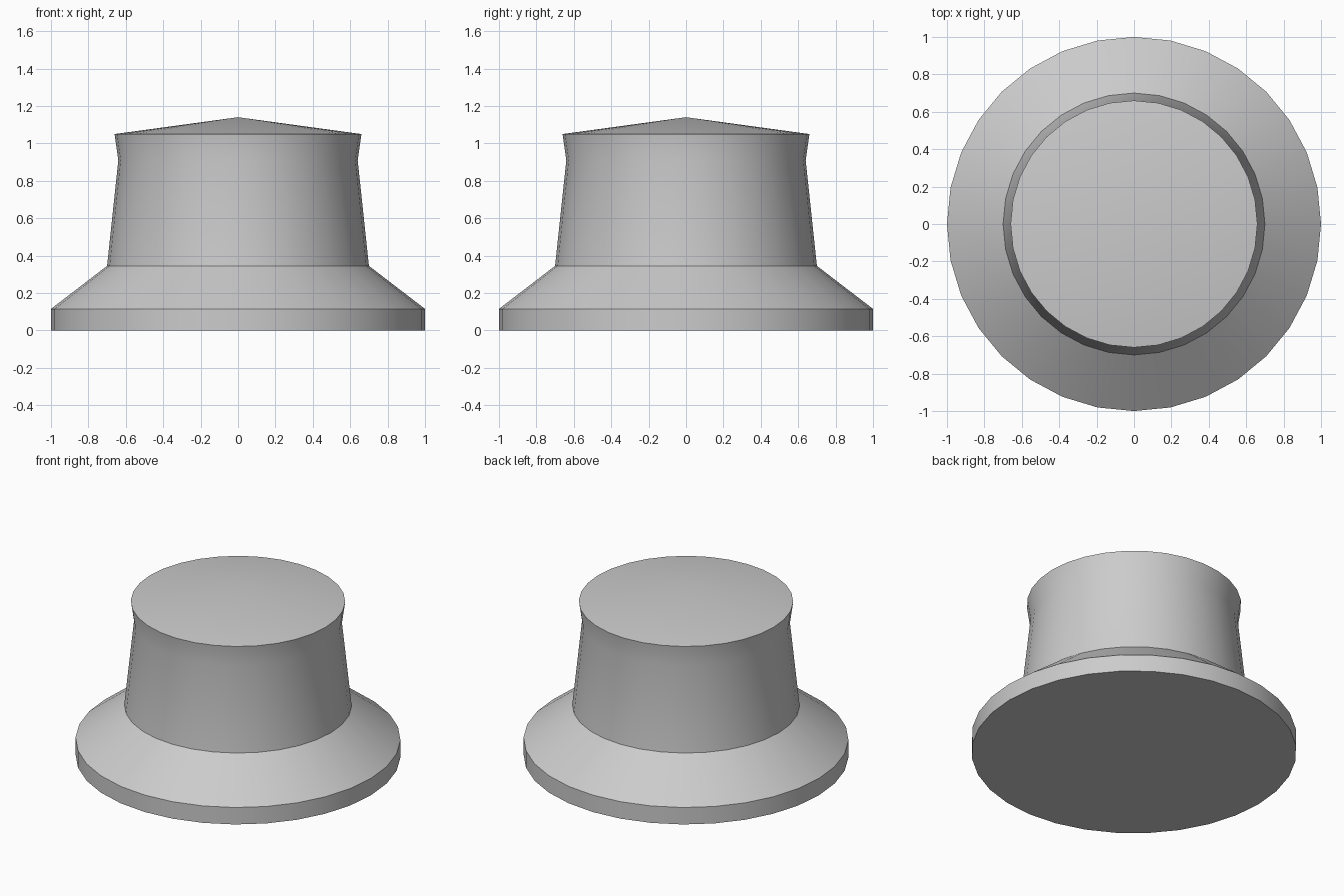
import bpy
import bmesh
import math

cube = bpy.data.objects.get("Cube")
if cube:
    bpy.data.objects.remove(cube, do_unlink=True)

SIDES = 32

grey = bpy.data.materials.new("plain_grey")
grey.use_nodes = True
colour = (0.6, 0.6, 0.6, 1.0)
grey.diffuse_color = colour
grey.node_tree.nodes["Principled BSDF"].inputs["Base Color"].default_value = colour

# Knob profile as (radius, height): base rim, sloped skirt, tapered grip, flared lip
profile = [(1.0, 0.0), (1.0, 0.115), (0.7, 0.345), (0.64, 0.91), (0.66, 1.05)]
TIP = 1.14

bm = bmesh.new()
rings = []
for radius, z in profile:
    angles = [math.tau * i / SIDES for i in range(SIDES)]
    rings.append([bm.verts.new((radius * math.cos(a), radius * math.sin(a), z)) for a in angles])

# Side walls
for low, high in zip(rings, rings[1:]):
    for i in range(SIDES):
        j = (i + 1) % SIDES
        bm.faces.new((low[i], low[j], high[j], high[i]))

# Flat underside and shallow conical cap
bm.faces.new(rings[0][::-1])
tip = bm.verts.new((0, 0, TIP))
for i in range(SIDES):
    bm.faces.new((rings[-1][i], rings[-1][(i + 1) % SIDES], tip))

mesh = bpy.data.meshes.new("knob")
bm.to_mesh(mesh)
bm.free()
mesh.materials.append(grey)

knob = bpy.data.objects.new("knob", mesh)
bpy.context.collection.objects.link(knob)

# Smooth round the axis, crisp at the rim, skirt and lip
bpy.ops.object.select_all(action="DESELECT")
knob.select_set(True)
bpy.context.view_layer.objects.active = knob
bpy.ops.object.shade_smooth_by_angle(angle=math.radians(30))
